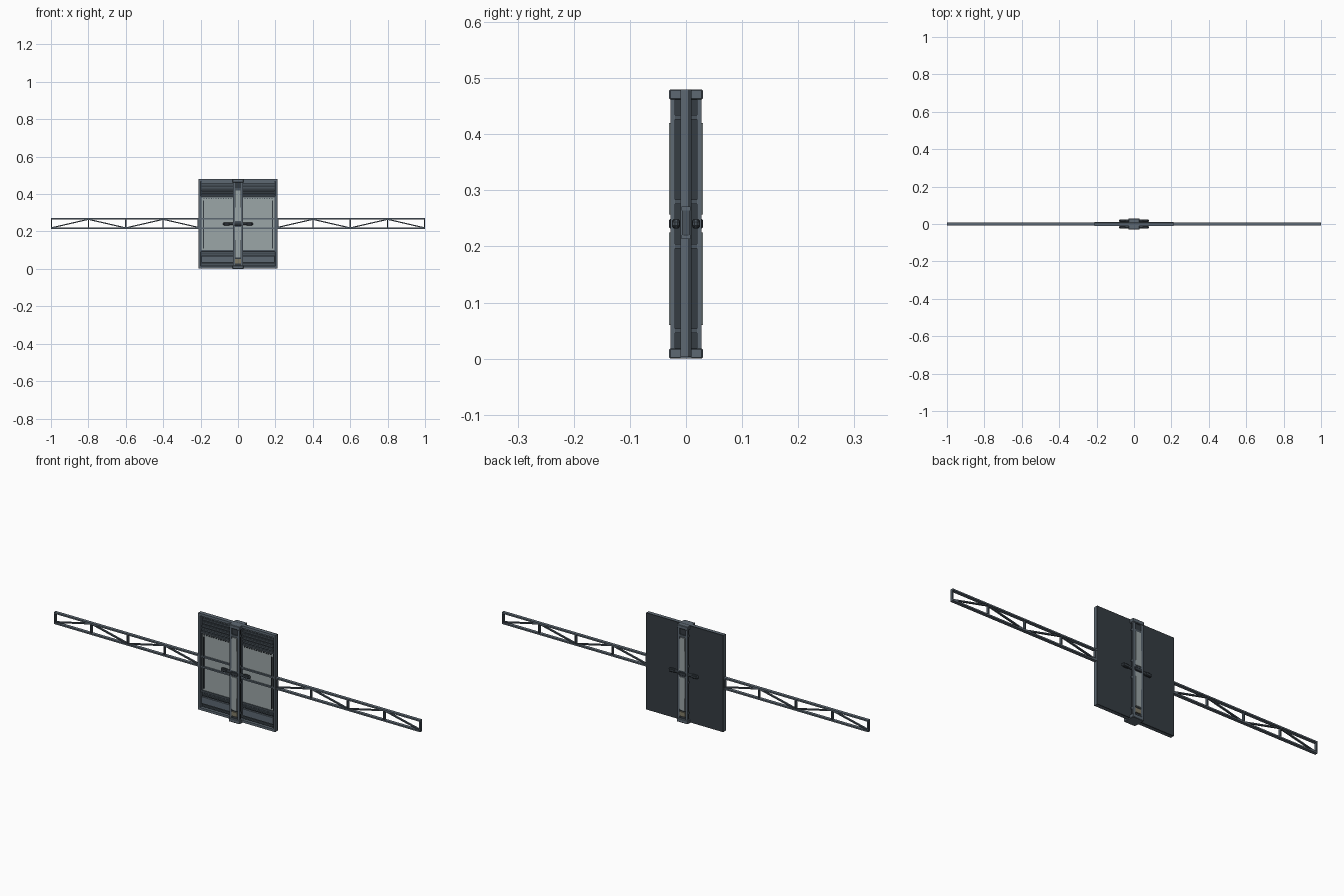
import bpy, bmesh, math
from mathutils import Matrix, Vector

if "Cube" in bpy.data.objects:
    bpy.data.objects.remove(bpy.data.objects["Cube"])


def mat(name, c):
    m = bpy.data.materials.new(name)
    m.diffuse_color = (*c, 1)
    m.use_nodes = True
    m.node_tree.nodes["Principled BSDF"].inputs["Base Color"].default_value = m.diffuse_color
    return m


DARK = mat("dark_metal", (0.035, 0.045, 0.055))
STEEL = mat("steel", (0.11, 0.14, 0.17))
MID = mat("mid_steel", (0.07, 0.09, 0.11))
GLASS = mat("pale_panel", (0.33, 0.38, 0.39))
TAN = mat("tan_plate", (0.22, 0.2, 0.14))


def finish(name, bm, m, bevel=0):
    bmesh.ops.recalc_face_normals(bm, faces=bm.faces)
    me = bpy.data.meshes.new(name)
    bm.to_mesh(me)
    bm.free()
    o = bpy.data.objects.new(name, me)
    bpy.context.collection.objects.link(o)
    me.materials.append(m)
    if bevel:
        b = o.modifiers.new("bevel", 'BEVEL')
        b.width, b.segments = bevel, 1
    return o


def add_box(bm, x0, x1, y0, y1, z0, z1):
    mtx = Matrix.Translation(((x0 + x1) / 2, (y0 + y1) / 2, (z0 + z1) / 2))
    mtx = mtx @ Matrix.Diagonal((x1 - x0, y1 - y0, z1 - z0, 1))
    bmesh.ops.create_cube(bm, size=1, matrix=mtx)


def boxes(name, dims, m, bevel=0):
    bm = bmesh.new()
    for d in dims:
        add_box(bm, *d)
    return finish(name, bm, m, bevel)


def mirror_x(dims):
    return dims + [(-b, -a, *r) for a, b, *r in dims]


def mirror_y(dims):
    return dims + [(a, b, -d, -c, *r) for a, b, c, d, *r in dims]


# door: back sheet and raised frame
boxes("back_sheet", [(-.21, .21, .004, .01, .003, .48)], DARK)
boxes("door_frame", mirror_x([(.2, .21, -.01, .006, .003, .48)]) +
      [(-.2, .2, -.01, .006, .003, .015), (-.2, .2, -.01, .006, .468, .48)], STEEL)

# pale panels in the recess with a dark surround
boxes("glazed_panels", mirror_x([(.028, .195, .0, .005, .1, .382)]), GLASS)
boxes("panel_trim", mirror_x([(.195, .2, -.005, .005, .09, .39),
                              (.028, .195, -.005, .005, .382, .39),
                              (.028, .195, -.005, .005, .092, .1)]), MID)

# top louvres
boxes("top_louvres", mirror_x([(.028, .195, -.006 + .001 * i, .005, .396 + .017 * i, .404 + .017 * i)
                               for i in range(4)]), MID)
boxes("top_rail", mirror_x([(.028, .195, -.002, .005, .459, .466)]), STEEL)

# bottom kick plate and its ribs
boxes("kick_plate", mirror_x([(.028, .195, -.005, .005, .035, .068)]), STEEL)
boxes("kick_ribs", mirror_x([(.028, .195, -.004, .005, z, z + .006) for z in (.02, .075, .084)]), MID)

# thin upright rods and rivets on the panels
boxes("upright_rods", mirror_x([(.183, .187, -.005, .002, .11, .365)]), DARK)
boxes("rivets", mirror_x([(.036 + .013 * i, .041 + .013 * i, -.006, .0, .374, .379)
                          for i in range(12)]), MID)

# truss: two chords through the door, posts, zigzag braces
boxes("truss_chords", [(-1, 1, -.008, .008, .213, .22),
                       (-1, 1, -.008, .008, .264, .271)], STEEL)
boxes("truss_posts", mirror_x([(x - .003, x + .003, -.007, .007, .218, .266)
                               for x in (.997, .8, .6, .4, .213)]), MID)
bm = bmesh.new()
for s in (-1, 1):
    for i in range(4):
        za, zb = (.219, .265) if i % 2 == 0 else (.265, .219)
        a = Vector((s * (1 - .2 * i), 0, za))
        b = Vector((s * (.8 - .2 * i), 0, zb))
        d = b - a
        ang = -math.atan2(d.z, d.x)
        mtx = (Matrix.Translation((a + b) / 2) @ Matrix.Rotation(ang, 4, 'Y')
               @ Matrix.Diagonal((d.length, .009, .006, 1)))
        bmesh.ops.create_cube(bm, size=1, matrix=mtx)
finish("truss_braces", bm, MID)

# central column: core, side cheeks, end caps, brackets
boxes("column_core", mirror_y([(-.022, .022, .008, .022, .015, .465)]), DARK)
boxes("column_cheeks", mirror_x(mirror_y([(.016, .028, .02, .0275, .015, .465)])), STEEL)
boxes("column_caps", mirror_y([(-.03, .03, .008, .03, 0, .018),
                               (-.03, .03, .008, .03, .462, .48)]), STEEL, .002)
boxes("cap_bridges", [(-.03, .03, -.01, .01, 0, .016), (-.03, .03, -.01, .01, .464, .48)], STEEL)
boxes("column_brackets", mirror_x(mirror_y([(.02, .026, .008, .022, z - .004, z + .004)
                                            for z in (.05, .2, .28, .43)])), MID)

# pale face strips, tapered towards the ends
bm = bmesh.new()
for s in (-1, 1):
    for z0, z1, w0, w1 in ((.06, .225, .013, .016), (.257, .42, .016, .013)):
        front = [bm.verts.new((x, s * .03, z)) for x, z in
                 ((-w0, z0), (w0, z0), (w1, z1), (-w1, z1))]
        f = bm.faces.new(front)
        r = bmesh.ops.extrude_face_region(bm, geom=[f])
        for v in r["geom"]:
            if isinstance(v, bmesh.types.BMVert):
                v.co.y = s * .021
finish("column_face_strips", bm, GLASS)
boxes("column_face_ends", mirror_y([(-.016, .016, .02, .026, .42, .432),
                                    (-.016, .016, .02, .026, .225, .257)]), MID)
boxes("name_free_plate", mirror_y([(-.015, .015, .02, .0275, .03, .052)]), TAN)

# cross handles with grips on both faces
boxes("cross_handles", mirror_y([(-.08, .08, .012, .023, .234, .247)]), MID, .003)
boxes("handle_hubs", mirror_y([(-.02, .02, .02, .03, .232, .249)]), DARK, .002)
boxes("handle_grips", mirror_x(mirror_y([(.045, .076, .011, .025, .232, .249)])), DARK, .003)
